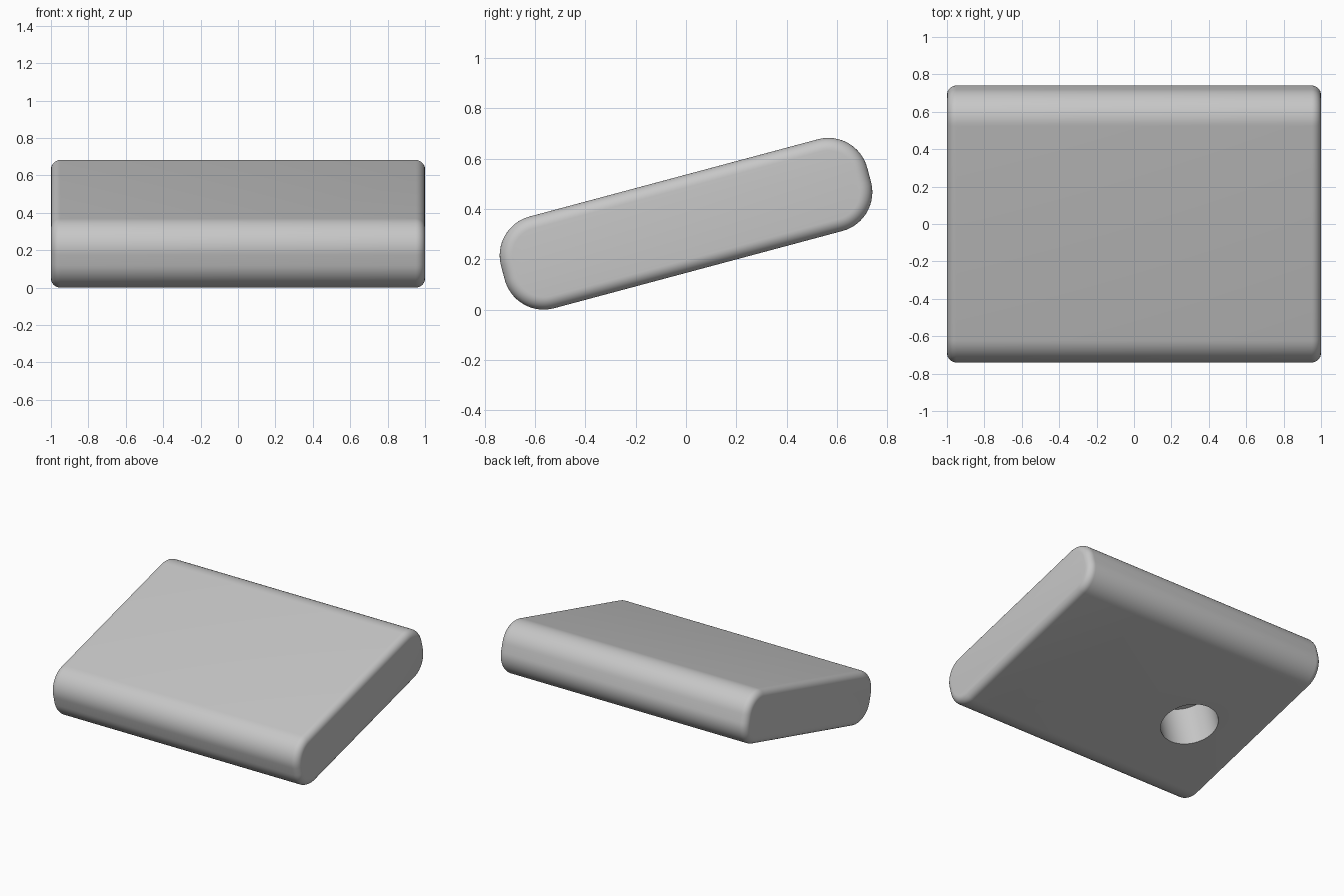
import bpy, bmesh, math
from mathutils import Matrix

default = bpy.data.objects.get("Cube")
if default:
    bpy.data.objects.remove(default, do_unlink=True)

TILT = math.radians(15)
LENGTH, THICK = 1.506, 0.377      # slab size before tilting
CORNER, RIM = 0.16, 0.05          # long edge and end edge rounding
HOLE_R, HOLE_DEPTH = 0.194, 0.31

grey = bpy.data.materials.new("light_grey")
grey.use_nodes = True
colour = (0.57, 0.57, 0.57, 1)
grey.diffuse_color = colour
grey.node_tree.nodes["Principled BSDF"].inputs["Base Color"].default_value = colour


def make_object(name, bm):
    mesh = bpy.data.meshes.new(name)
    bm.to_mesh(mesh)
    bm.free()
    mesh.materials.append(grey)
    obj = bpy.data.objects.new(name, mesh)
    bpy.context.collection.objects.link(obj)
    return obj


# Slab: round the four long edges, then soften both end outlines
bm = bmesh.new()
bmesh.ops.create_cube(bm, size=1)
bmesh.ops.scale(bm, vec=(2, LENGTH, THICK), verts=bm.verts)
long_edges = [e for e in bm.edges if abs(e.verts[0].co.x - e.verts[1].co.x) > 1]
bmesh.ops.bevel(bm, geom=long_edges, offset=CORNER, segments=16,
                profile=0.5, affect='EDGES')
rims = [e for e in bm.edges if abs(e.verts[0].co.x - e.verts[1].co.x) < 0.01]
bmesh.ops.bevel(bm, geom=rims, offset=RIM, segments=8,
                profile=0.5, affect='EDGES')
slab = make_object("tilted_slab", bm)

# Blind round hole in the underside
bm = bmesh.new()
bmesh.ops.create_cone(bm, cap_ends=True, segments=64, radius1=HOLE_R,
                      radius2=HOLE_R, depth=2 * HOLE_DEPTH,
                      matrix=Matrix.Translation((-0.5, -0.077, -THICK / 2)))
cutter = make_object("hole_cutter", bm)
cutter.hide_render = True

cut = slab.modifiers.new("hole", 'BOOLEAN')
cut.operation = 'DIFFERENCE'
cut.solver = 'EXACT'
cut.object = cutter
bpy.context.view_layer.objects.active = slab
slab.select_set(True)
bpy.ops.object.modifier_apply(modifier=cut.name)
bpy.data.objects.remove(cutter, do_unlink=True)

# Tilt the slab and rest it on the ground
slab.data.transform(Matrix.Rotation(TILT, 4, 'X'))
lowest = min(v.co.z for v in slab.data.vertices)
slab.data.transform(Matrix.Translation((0, 0, -lowest)))
bpy.ops.object.shade_smooth_by_angle(angle=math.radians(30))
